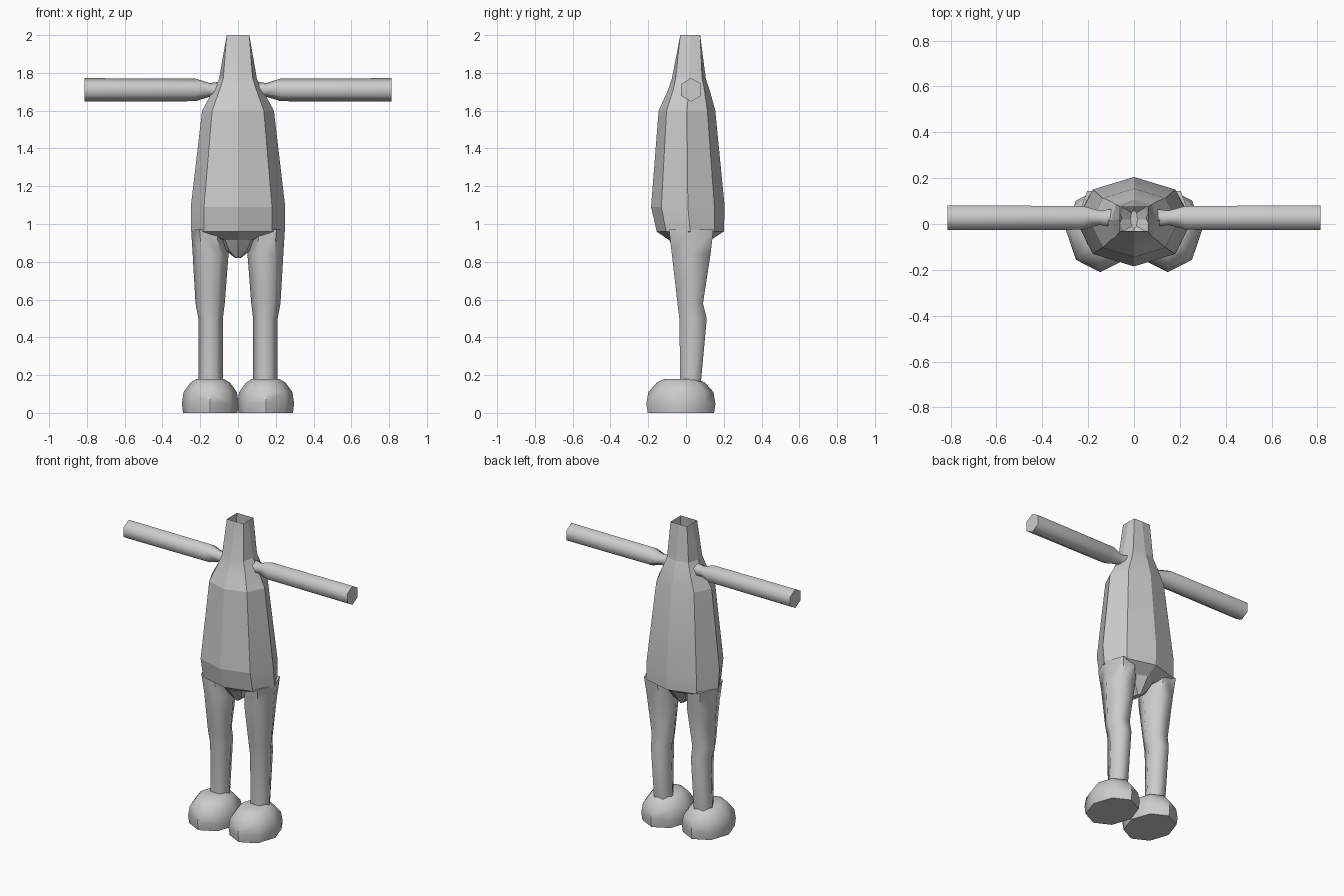
import bpy, bmesh, math
from mathutils import Vector

if "Cube" in bpy.data.objects:
    bpy.data.objects.remove(bpy.data.objects["Cube"])

clay = bpy.data.materials.new("clay grey")
clay.diffuse_color = (0.6, 0.6, 0.6, 1)
clay.use_nodes = True
clay.node_tree.nodes["Principled BSDF"].inputs["Base Color"].default_value = clay.diffuse_color


def loft(name, rings, cap_start=True, cap_end=True, smooth=None):
    """Skin a list of equal-length point rings."""
    bm = bmesh.new()
    loops = [[bm.verts.new(p) for p in ring] for ring in rings]
    n = len(loops[0])
    for a, b in zip(loops, loops[1:]):
        for i in range(n):
            j = (i + 1) % n
            bm.faces.new((a[i], a[j], b[j], b[i]))
    if cap_start:
        bm.faces.new(loops[0][::-1])
    if cap_end:
        bm.faces.new(loops[-1])
    bmesh.ops.recalc_face_normals(bm, faces=bm.faces)
    me = bpy.data.meshes.new(name)
    bm.to_mesh(me)
    bm.free()
    me.materials.append(clay)
    ob = bpy.data.objects.new(name, me)
    bpy.context.collection.objects.link(ob)
    if smooth:
        bpy.ops.object.select_all(action='DESELECT')
        ob.select_set(True)
        bpy.context.view_layer.objects.active = ob
        bpy.ops.object.shade_smooth_by_angle(angle=math.radians(smooth))
    return ob


def ring_z(n, z, x0, x1, y0, y1):
    """Polygon at height z filling the given x and y limits."""
    top = max(abs(math.sin(2 * math.pi * i / n)) for i in range(n))
    return [Vector(((x0 + x1) / 2 + (x1 - x0) / 2 * math.cos(2 * math.pi * i / n),
                    (y0 + y1) / 2 + (y1 - y0) / 2 * math.sin(2 * math.pi * i / n) / top, z))
            for i in range(n)]


def body_ring(z, hx, y0, y1, corner):
    """Eight points, from octagon (corner 0.72) to square (corner 1)."""
    cy, hy = (y0 + y1) / 2, (y1 - y0) / 2
    c = corner
    unit = [(1, 0), (c, c), (0, 1), (-c, c), (-1, 0), (-c, -c), (0, -1), (c, -c)]
    return [Vector((hx * u, cy + hy * v, z)) for u, v in unit]


# Torso with open square neck and tapered crotch
loft("torso", [body_ring(*r) for r in (
    (0.82, 0.015, -0.02, 0.06, 0.72),
    (0.86, 0.065, -0.05, 0.09, 0.72),
    (0.915, 0.095, -0.09, 0.13, 0.72),
    (0.96, 0.25, -0.155, 0.20, 0.72),
    (1.09, 0.25, -0.185, 0.205, 0.72),
    (1.60, 0.19, -0.145, 0.155, 0.72),
    (1.71, 0.13, -0.095, 0.125, 0.75),
    (1.77, 0.10, -0.075, 0.105, 0.78),
    (2.00, 0.06, -0.03, 0.075, 1.0))], cap_end=False, smooth=12)

for side, s in (("right", 1), ("left", -1)):
    # Hexagonal arm, narrowed at the shoulder
    arm = []
    for x, r in ((0.09, 0.045), (0.15, 0.036), (0.225, 0.06), (0.813, 0.062)):
        arm.append([Vector((s * x, 0.027 + r * math.sin(math.pi * i / 3),
                            1.71 + r * math.cos(math.pi * i / 3))) for i in range(6)])
    loft(side + "_arm", arm, smooth=65)

    # Six-sided leg, tapering to the knee
    leg = [ring_z(6, z, s * a, s * b, y0, y1) for z, a, b, y0, y1 in (
        (0.12, 0.08, 0.21, -0.03, 0.075),
        (0.50, 0.08, 0.21, -0.035, 0.11),
        (0.58, 0.07, 0.225, -0.045, 0.09),
        (0.84, 0.05, 0.24, -0.075, 0.13),
        (0.97, 0.07, 0.248, -0.09, 0.145))]
    loft(side + "_leg", leg, smooth=65)

    # Rounded eight-sided foot
    foot = []
    for z, r in ((0, 0.96), (0.05, 1.0), (0.11, 0.94), (0.16, 0.70), (0.18, 0.48)):
        foot.append(ring_z(8, z, s * (0.147 - 0.15 * r), s * (0.147 + 0.15 * r),
                           -0.027 - 0.183 * r, -0.027 + 0.183 * r))
    loft(side + "_foot", foot, smooth=50)
